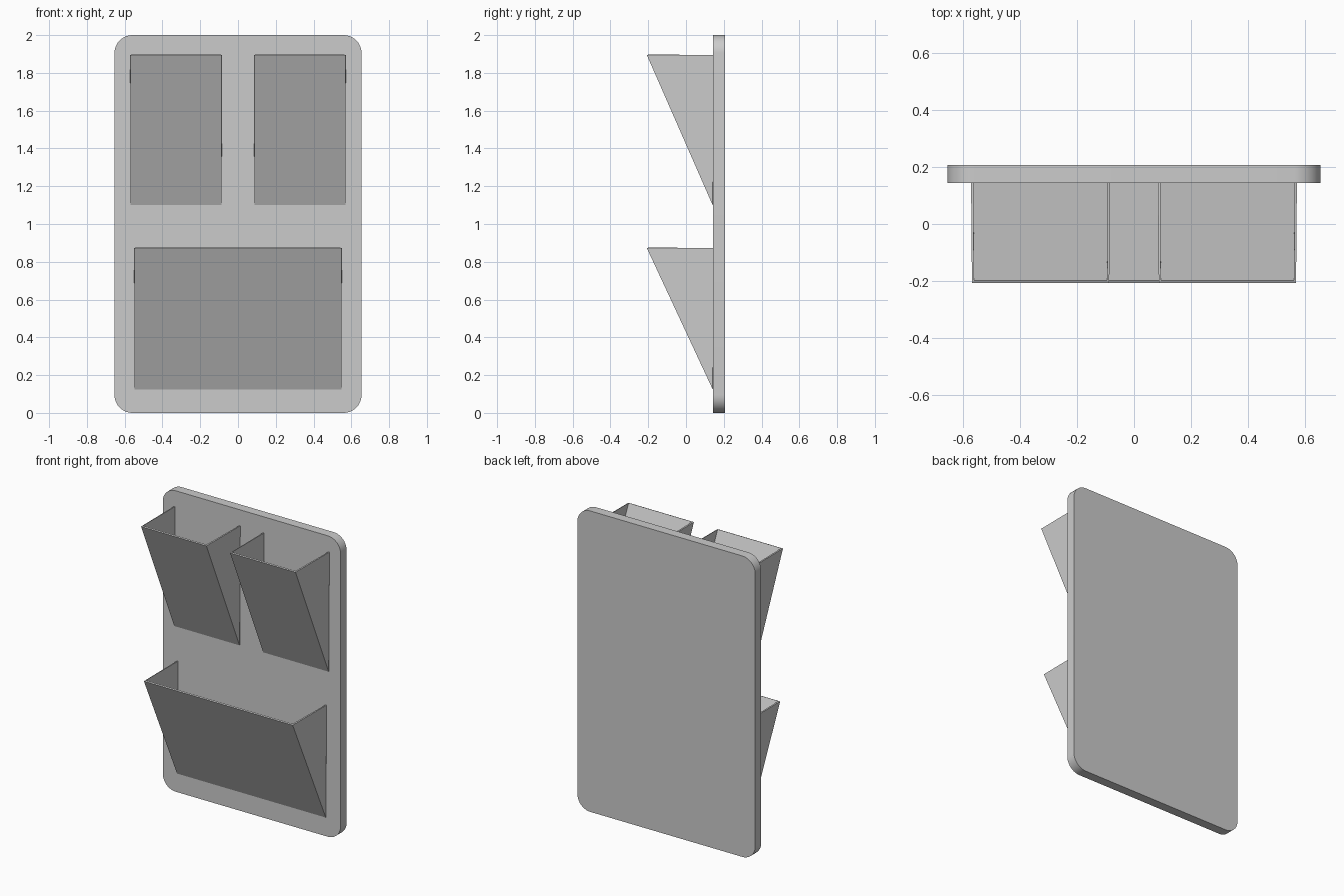
import bpy, bmesh

if "Cube" in bpy.data.objects:
    bpy.data.objects.remove(bpy.data.objects["Cube"])

BACK, FRONT, BOARD_Y = 0.207, -0.207, 0.144


def make_object(name, bm):
    mesh = bpy.data.meshes.new(name)
    bm.to_mesh(mesh)
    bm.free()
    obj = bpy.data.objects.new(name, mesh)
    bpy.context.collection.objects.link(obj)
    return obj


# Back board: slab with its four corners rounded in the front plane
def make_board():
    bm = bmesh.new()
    bmesh.ops.create_cube(bm, size=1)
    bmesh.ops.scale(bm, vec=(1.308, BACK - BOARD_Y, 2), verts=bm.verts)
    bmesh.ops.translate(bm, vec=(0, (BACK + BOARD_Y) / 2, 1), verts=bm.verts)
    corners = [e for e in bm.edges
               if abs(e.verts[0].co.y - e.verts[1].co.y) > 0.01]
    bmesh.ops.bevel(bm, geom=corners, offset=0.095, segments=10,
                    profile=0.5, affect='EDGES')
    board = make_object("back_board", bm)
    bpy.context.view_layer.objects.active = board
    board.select_set(True)
    bpy.ops.object.shade_smooth_by_angle()
    board.select_set(False)


# Wedge pocket: sloping front and two triangular sides, open at the top
def make_pocket(name, x0, x1, z0, z1):
    bm = bmesh.new()
    sides = []
    for x, out in ((x0, -1), (x1, 1)):
        sides.append([bm.verts.new(p) for p in (
            (x + out * 0.003, BOARD_Y + 0.001, z1),
            (x, FRONT, z1),
            (x, BOARD_Y - 0.003, z0))])
    left, right = sides
    bm.faces.new(left[::1])
    bm.faces.new(right[::-1])
    bm.faces.new((left[2], left[1], right[1], right[2]))
    bm.normal_update()
    # Point the normals out of the pocket so the wall grows inwards
    bmesh.ops.recalc_face_normals(bm, faces=bm.faces)
    bm.normal_update()
    bm.faces.ensure_lookup_table()
    if bm.faces[2].normal.y > 0:
        bmesh.ops.reverse_faces(bm, faces=bm.faces)
    pocket = make_object(name, bm)
    wall = pocket.modifiers.new("wall", 'SOLIDIFY')
    wall.thickness = 0.008
    wall.offset = -1
    wall.use_even_offset = True


make_board()
make_pocket("upper_left_pocket", -0.568, -0.087, 1.10, 1.894)
make_pocket("upper_right_pocket", 0.087, 0.568, 1.10, 1.894)
make_pocket("lower_pocket", -0.547, 0.547, 0.125, 0.872)
